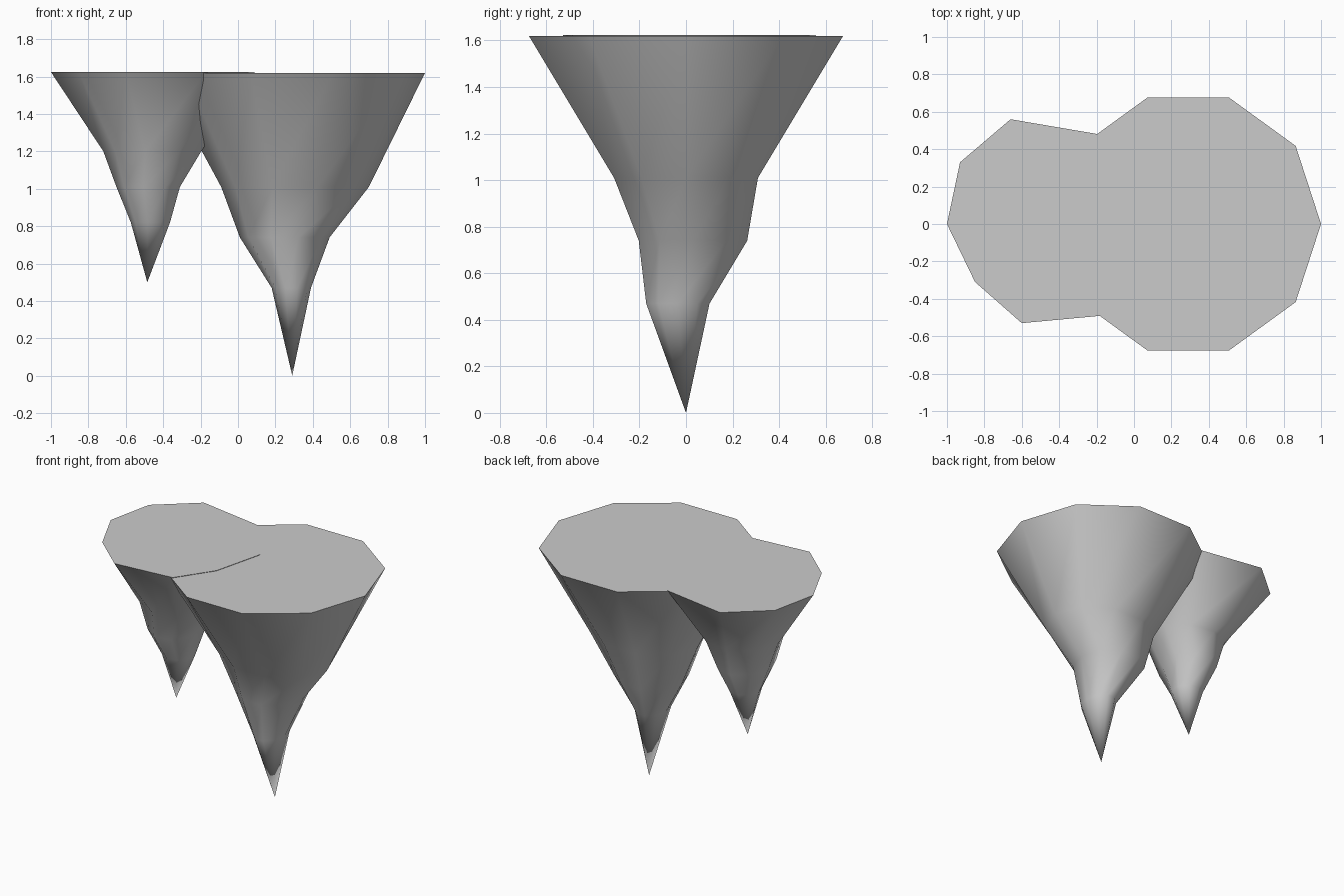
import bpy
from math import cos, sin, tau, radians

if "Cube" in bpy.data.objects:
    bpy.data.objects.remove(bpy.data.objects["Cube"])


def spike(name, sides, tip, rings, top):
    """Downward spike: tip point, (cx, cy, rx, ry, z) rings, then a flat top outline."""
    verts = [tip]
    start = tau / 2
    for cx, cy, rx, ry, z in rings:
        for i in range(sides):
            a = start + tau * i / sides
            verts.append((cx + rx * cos(a), cy + ry * sin(a), z))
    verts += top
    faces = [(0, 1 + (i + 1) % sides, 1 + i) for i in range(sides)]
    for k in range(len(rings)):
        lo = 1 + k * sides
        hi = lo + sides
        for i in range(sides):
            j = (i + 1) % sides
            faces.append((lo + i, lo + j, hi + j, hi + i))
    last = 1 + len(rings) * sides
    faces.append(tuple(range(last, last + sides)))
    mesh = bpy.data.meshes.new(name)
    mesh.from_pydata(verts, [], faces)
    obj = bpy.data.objects.new(name, mesh)
    bpy.context.collection.objects.link(obj)
    bpy.context.view_layer.objects.active = obj
    obj.select_set(True)
    bpy.ops.object.shade_smooth_by_angle(angle=radians(50))
    obj.select_set(False)
    return obj


# Large ten-sided stalactite
large_top = [(0.29 + 0.71 * cos(tau / 2 + tau * i / 10),
              0.71 * sin(tau / 2 + tau * i / 10), 1.62) for i in range(10)]
spike("large_stalactite", 10, (0.29, 0, 0),
      [(0.285, -0.035, 0.105, 0.143, 0.47),
       (0.25, 0.03, 0.24, 0.245, 0.74),
       (0.305, 0.0, 0.395, 0.325, 1.01)], large_top)

# Small nine-sided stalactite with a slightly uneven rim
rim = [(-1, 0), (-0.85, -0.31), (-0.60, -0.53), (-0.17, -0.49), (0.0, -0.24),
       (0.09, 0.12), (-0.19, 0.48), (-0.66, 0.56), (-0.93, 0.33)]
spike("small_stalactite", 9, (-0.485, 0, 0.5),
      [(-0.465, 0.0, 0.108, 0.11, 0.82),
       (-0.475, 0.0, 0.175, 0.225, 1.01),
       (-0.45, 0.0, 0.27, 0.26, 1.20)], [(x, y, 1.624) for x, y in rim])
